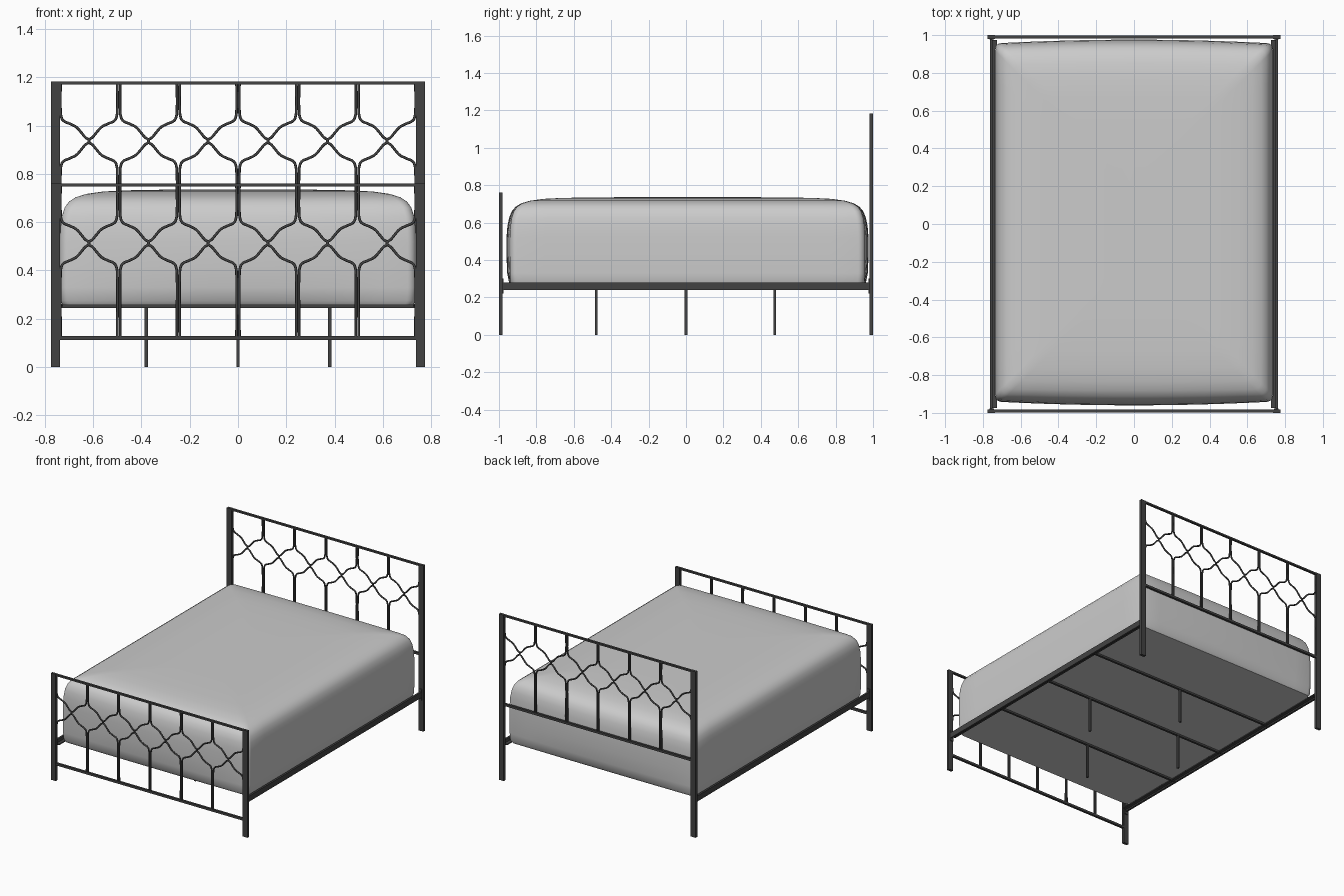
import bpy, bmesh, math

cube = bpy.data.objects.get("Cube")
if cube:
    bpy.data.objects.remove(cube, do_unlink=True)


def material(name, value):
    m = bpy.data.materials.new(name)
    m.use_nodes = True
    m.diffuse_color = (value, value, value, 1)
    bsdf = m.node_tree.nodes["Principled BSDF"]
    bsdf.inputs["Base Color"].default_value = (value, value, value, 1)
    bsdf.inputs["Roughness"].default_value = 0.6
    return m


METAL = material("dark metal", 0.055)
FABRIC = material("light grey fabric", 0.6)


def link(name, data, mat):
    ob = bpy.data.objects.new(name, data)
    bpy.context.collection.objects.link(ob)
    data.materials.append(mat)
    return ob


def box(name, x, y, z, mat=METAL):
    """Box from three (low, high) spans."""
    bm = bmesh.new()
    bmesh.ops.create_cube(bm, size=1)
    for v in bm.verts:
        v.co = [s[0] if c < 0 else s[1] for c, s in zip(v.co, (x, y, z))]
    me = bpy.data.meshes.new(name)
    bm.to_mesh(me)
    bm.free()
    return link(name, me, mat)


def smooth(ob, angle):
    bpy.ops.object.select_all(action='DESELECT')
    ob.select_set(True)
    bpy.context.view_layer.objects.active = ob
    if ob.type == 'CURVE':
        bpy.ops.object.convert(target='MESH')
    bpy.ops.object.shade_smooth_by_angle(angle=math.radians(angle))


PITCH = 0.247
# Half of one lattice cell: sideways offset from the column, height from the crossing
BEND = [(.006, .125), (.008, .105), (.016, .086), (.046, .071), (.071, .058),
        (.093, .034), (.109, .015), (.1235, .004)]


def lattice(name, y, top, bottom, cross):
    cu = bpy.data.curves.new(name, 'CURVE')
    cu.dimensions = '3D'
    cu.bevel_depth = 0.0055
    cu.bevel_resolution = 2
    cu.resolution_u = 4
    cu.use_fill_caps = True
    path = [(.006, top)] + [(d, cross + h) for d, h in BEND]
    path += [(d, cross - h) for d, h in reversed(BEND)] + [(.006, bottom)]
    for i in range(-3, 4):
        for side in (-1, 1):
            if i * side == 3:
                continue
            sp = cu.splines.new('BEZIER')
            sp.bezier_points.add(len(path) - 1)
            for p, (d, z) in zip(sp.bezier_points, path):
                p.co = (i * PITCH + side * d, y, z)
                p.handle_left_type = p.handle_right_type = 'AUTO'
    smooth(link(name, cu, METAL), 50)


def panel(name, y0, y1, top, low):
    """End panel: two posts, two rails and the wire lattice."""
    for side, s in (("left", 1), ("right", -1)):
        box(f"{name}_{side}_post", sorted((s * .737, s * .775)), (y0, y1), (0, top))
    mid = (y0 + y1) / 2
    for rail, z in (("top_rail", (top - .012, top)), ("lower_rail", (low - .008, low + .008))):
        box(f"{name}_{rail}", (-.74, .74), (mid - .008, mid + .008), z)
    lattice(f"{name}_lattice", mid, top - .006, low, low + .393)


panel("headboard", .98, 1.0, 1.182, .543)
panel("footboard", -1.0, -.982, .76, .12)

# Side rails made of angle section, with end brackets
for side, s in (("left", 1), ("right", -1)):
    box(f"{side}_side_rail", sorted((s * .748, s * .762)), (-.985, .985), (.24, .28))
    box(f"{side}_rail_flange", sorted((s * .725, s * .75)), (-.975, .975), (.25, .257))
    for end, y in (("front", (-.984, -.976)), ("back", (.976, .984))):
        box(f"{side}_{end}_bracket", sorted((s * .74, s * .764)), y, (.22, .30))

# Cross bars with their floor legs
for name, y, legs in (("front", -.48, [0]), ("middle", 0, [-.38, .38]), ("back", .475, [0])):
    box(f"{name}_cross_bar", (-.75, .75), (y - .008, y + .008), (.245, .262))
    for x in legs:
        box(f"{name}_support_leg", (x - .007, x + .007), (y - .007, y + .007), (0, .25))


def ring(bm, inset, z, bulge):
    """Rounded rectangle with softly bowed ends."""
    hx, hy, r = .738 - inset, .948 - inset, .035
    pts = []
    corners = [(1, 1, 0), (-1, 1, 90), (-1, -1, 180), (1, -1, 270)]
    for k, (sx, sy, a0) in enumerate(corners):
        for j in range(6):
            a = math.radians(a0 + 18 * j)
            pts.append((sx * (hx - r) + r * math.cos(a), sy * (hy - r) + r * math.sin(a)))
        nx, ny, a1 = corners[(k + 1) % 4]
        a = math.radians(a1)
        end = (nx * (hx - r) + r * math.cos(a), ny * (hy - r) + r * math.sin(a))
        start = pts[-1]
        for j in range(1, 12):
            t = j / 12
            pts.append(tuple(p + (q - p) * t for p, q in zip(start, end)))
    verts = []
    for x, y in pts:
        bow = bulge * (1 - (x / hx) ** 2) * y / hy
        verts.append(bm.verts.new((x, y + .008 + bow, z)))
    return verts


# Mattress: stacked rings from the flat base to the crowned top
PROFILE = [(.012, .258, .003), (.003, .275, .008), (0, .33, .016), (0, .42, .02), (0, .52, .02),
           (.003, .58, .018), (.009, .625, .015), (.02, .66, .012), (.038, .685, .009),
           (.065, .703, .006), (.11, .717, .004), (.18, .727, .002), (.28, .732, 0),
           (.45, .735, 0), (.65, .736, 0)]
bm = bmesh.new()
rings = [ring(bm, *p) for p in PROFILE]
n = len(rings[0])
for a, b in zip(rings, rings[1:]):
    for i in range(n):
        j = (i + 1) % n
        bm.faces.new((a[i], a[j], b[j], b[i]))
bm.faces.new(rings[-1])
bm.faces.new(rings[0][::-1])
me = bpy.data.meshes.new("mattress")
bm.to_mesh(me)
bm.free()
smooth(link("mattress", me, FABRIC), 50)
